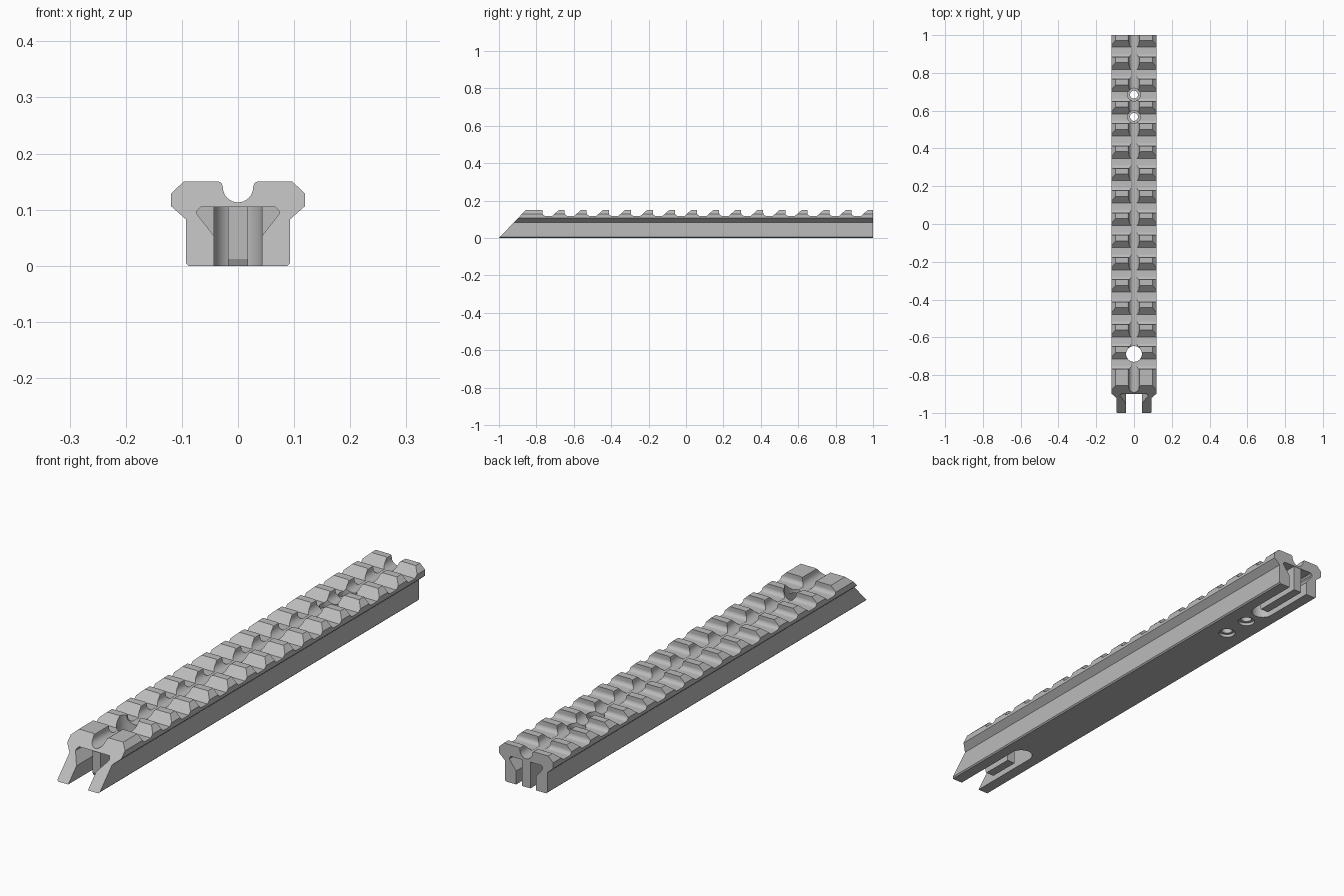
import bpy, bmesh, math
from mathutils import Vector

cube = bpy.data.objects.get("Cube")
if cube:
    bpy.data.objects.remove(cube, do_unlink=True)

metal = bpy.data.materials.new("matte_grey_metal")
GREY = (0.5, 0.5, 0.5, 1)
metal.use_nodes = True
metal.diffuse_color = GREY
shader = next(n for n in metal.node_tree.nodes if n.type == 'BSDF_PRINCIPLED')
shader.inputs["Base Color"].default_value = GREY

PITCH, FIRST, TEETH = 0.118, 0.937, 15
FLOOR, TOP, ROOF = 0.118, 0.15, 0.105
SLOT_W = 0.043


def prism(bm, outline, place, start, end):
    """Extrude a 2D outline; place(u, v, t) maps it into space."""
    a = [bm.verts.new(place(u, v, start)) for u, v in outline]
    b = [bm.verts.new(place(u, v, end)) for u, v in outline]
    bm.faces.new(a)
    bm.faces.new(b[::-1])
    for i in range(len(a)):
        j = (i + 1) % len(a)
        bm.faces.new((a[j], a[i], b[i], b[j]))


def along_y(u, v, t): return (u, t, v)
def along_x(u, v, t): return (t, u, v)
def along_z(u, v, t): return (u, v, t)


def finish(bm, name):
    bmesh.ops.recalc_face_normals(bm, faces=bm.faces)
    me = bpy.data.meshes.new(name)
    bm.to_mesh(me)
    bm.free()
    me.materials.append(metal)
    ob = bpy.data.objects.new(name, me)
    bpy.context.collection.objects.link(ob)
    return ob


def arc(cx, cy, r, a0, a1, n):
    angles = [math.radians(a0 + (a1 - a0) * i / n) for i in range(n + 1)]
    return [(cx + r * math.cos(a), cy + r * math.sin(a)) for a in angles]


# Rail section: body, dovetail head and round centre groove
right = [(0.088, 0), (0.093, 0.005), (0.093, 0.083), (0.119, 0.106),
         (0.119, 0.129), (0.097, TOP), (0.034, TOP), (0.029, 0.147)]
groove = arc(0, 0.14, 0.027, 0, -180, 16)
section = right + groove + [(-x, z) for x, z in reversed(right)]
bm = bmesh.new()
prism(bm, section, along_y, -1, 1)
# Sloped front end
cut = bmesh.ops.bisect_plane(bm, geom=bm.verts[:] + bm.edges[:] + bm.faces[:],
                             plane_co=(0, -1, 0), plane_no=Vector((0, -1, 0.96)),
                             clear_outer=True)
edges = [e for e in cut["geom_cut"] if isinstance(e, bmesh.types.BMEdge)]
bmesh.ops.contextual_create(bm, geom=edges)
bmesh.ops.dissolve_degenerate(bm, dist=1e-5, edges=bm.edges[:])
rail = finish(bm, "rail")


def subtract(bm, name):
    cutter = finish(bm, name)
    mod = rail.modifiers.new(name, 'BOOLEAN')
    mod.operation, mod.solver, mod.object = 'DIFFERENCE', 'EXACT', cutter
    bpy.context.view_layer.objects.active = rail
    bpy.ops.object.modifier_apply(modifier=name)
    bpy.data.objects.remove(cutter, do_unlink=True)


# Cross slots: sloped tooth fronts, filleted tooth backs
bm = bmesh.new()
for k in range(TEETH):
    f = FIRST - k * PITCH
    r = f - PITCH + 0.066
    back = arc(r + 0.016, FLOOR + 0.016, 0.016, 180, 270, 6)
    prism(bm, [(f, FLOOR), (f + 0.048, TOP + 0.011), (r, TOP + 0.011)] + back,
          along_x, -0.2, 0.2)
subtract(bm, "cross_slot_cutter")

# Round-ended slots under both ends
for end, centre in ((-1, -0.688), (1, 0.785)):
    bm = bmesh.new()
    round_end = arc(0, centre, SLOT_W, 0, -180 * end, 24)
    prism(bm, [(SLOT_W, end * 1.1)] + round_end + [(-SLOT_W, end * 1.1)],
          along_z, -0.1, ROOF)
    subtract(bm, "end_slot_cutter")
    # Flared pocket at the mouth of the slot
    bm = bmesh.new()
    half = [(SLOT_W - 0.006, 0.046), (0.073, 0.092), (0.073, 0.098), (0.066, ROOF)]
    prism(bm, half + [(-x, z) for x, z in reversed(half)], along_y,
          end * 1.1, end * 0.83)
    subtract(bm, "end_pocket_cutter")

# Large front hole and two countersunk screw holes
bm = bmesh.new()
prism(bm, arc(0, -0.688, SLOT_W - 0.001, 0, 345, 23), along_z, 0.09, 0.2)
subtract(bm, "large_hole_cutter")
for y in (0.685, 0.567):
    for radius, low, high in ((0.021, -0.1, 0.2), (0.034, 0.1, 0.2), (0.032, -0.1, 0.012)):
        bm = bmesh.new()
        prism(bm, arc(0, y, radius, 0, 345, 23), along_z, low, high)
        subtract(bm, "screw_hole_cutter")

# Centre fins inside the end slots
fins = []
for name, y0, y1 in (("front_fin", -0.885, -0.75), ("rear_fin", 0.79, 0.998)):
    bm = bmesh.new()
    prism(bm, [(y0 + 0.006, 0), (y1, 0), (y1, ROOF + 0.003), (y0, ROOF + 0.003),
               (y0, 0.012)], along_x, -0.018, 0.018)
    fins.append(finish(bm, name))

# Smooth the round surfaces, keep edges crisp
for ob in [rail] + fins:
    bpy.ops.object.select_all(action='DESELECT')
    ob.select_set(True)
    bpy.context.view_layer.objects.active = ob
    bpy.ops.object.shade_smooth_by_angle(angle=math.radians(25))
